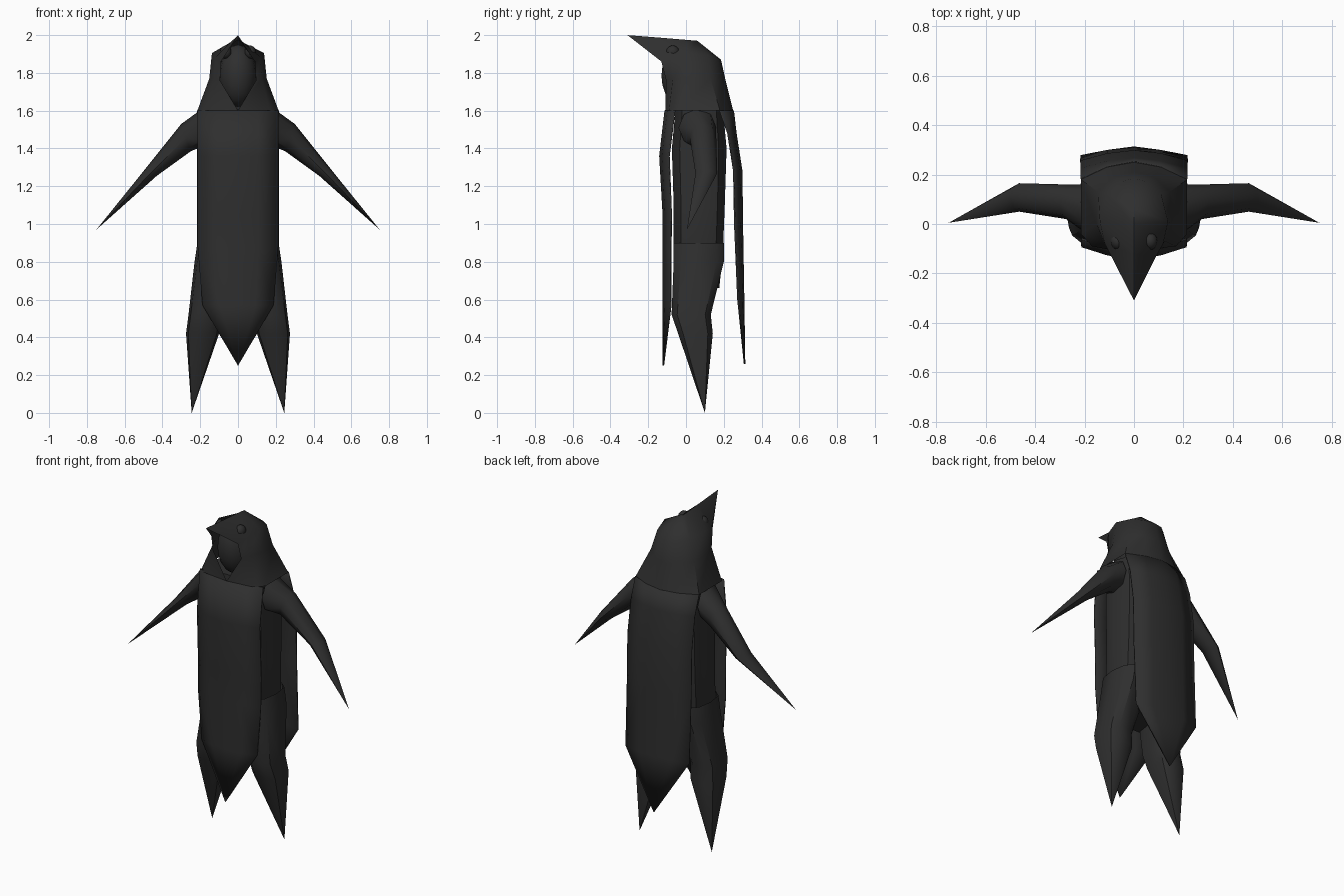
import bpy, bmesh, math
from mathutils import Vector

old = bpy.data.objects.get("Cube")
if old:
    bpy.data.objects.remove(old, do_unlink=True)

cloth = bpy.data.materials.new("charcoal cloth")
cloth.use_nodes = True
cloth.diffuse_color = (0.028, 0.028, 0.028, 1)
cloth.node_tree.nodes["Principled BSDF"].inputs["Base Color"].default_value = cloth.diffuse_color


def finish(bm, name, angle=40, thickness=0):
    bmesh.ops.remove_doubles(bm, verts=bm.verts, dist=0.0005)
    bmesh.ops.recalc_face_normals(bm, faces=bm.faces)
    mesh = bpy.data.meshes.new(name)
    bm.to_mesh(mesh)
    bm.free()
    mesh.materials.append(cloth)
    ob = bpy.data.objects.new(name, mesh)
    bpy.context.collection.objects.link(ob)
    if thickness:
        mod = ob.modifiers.new("cloth thickness", "SOLIDIFY")
        mod.thickness, mod.offset = thickness, 0
    bpy.ops.object.select_all(action="DESELECT")
    ob.select_set(True)
    bpy.context.view_layer.objects.active = ob
    bpy.ops.object.shade_smooth_by_angle(angle=math.radians(angle))
    return ob


def skin(bm, rows, closed=False):
    """Join rows of points with faces; repeated points collapse."""
    grid = [[bm.verts.new(p) for p in row] for row in rows]
    n = len(grid[0])
    for a, b in zip(grid, grid[1:]):
        for i in range(n if closed else n - 1):
            j = (i + 1) % n
            bm.faces.new((a[i], a[j], b[j], b[i]))
    return grid


def oval(x0, x1, y0, y1, z, sides=10, power=0.7):
    """Rounded box section between the given limits."""
    pts = []
    for k in range(sides):
        a = math.tau * k / sides
        c, s = math.cos(a), math.sin(a)
        pts.append(((x0 + x1) / 2 + (x1 - x0) / 2 * math.copysign(abs(c) ** power, c),
                    (y0 + y1) / 2 + (y1 - y0) / 2 * math.copysign(abs(s) ** power, s), z))
    return pts


def mirrored(half):
    """Half row from the right edge to the centre, extended to the other side."""
    return [Vector(p) for p in half] + [Vector((-p[0], p[1], p[2])) for p in reversed(half)]


# Torso
bm = bmesh.new()
grid = skin(bm, [oval(-w, w, y0, y1, z) for w, y0, y1, z in (
    (0.20, -0.06, 0.2, 1.61), (0.205, -0.08, 0.22, 1.4),
    (0.205, -0.07, 0.21, 1.1), (0.21, -0.07, 0.2, 0.85), (0.17, -0.05, 0.18, 0.66))], True)
bm.faces.new(grid[0])
bm.faces.new(grid[-1])
finish(bm, "torso")

# Pointed legs
for side, label in ((1, "left"), (-1, "right")):
    bm = bmesh.new()
    rings = [oval(0.01, 0.215, -0.07, 0.205, 0.9), oval(0.03, 0.23, -0.07, 0.205, 0.8),
             oval(0.09, 0.262, -0.08, 0.135, 0.52), oval(0.10, 0.275, -0.045, 0.145, 0.42),
             [(0.245, 0.1, 0)] * 10]
    skin(bm, [[(side * x, y, z) for x, y, z in r] for r in rings], True)
    finish(bm, label + "_leg")

# Sleeves: sections given by upper and lower point plus depth, ending in a point
for side, label in ((1, "left"), (-1, "right")):
    bm = bmesh.new()
    rings = []
    for top, low, y0, y1 in (((0.19, 1.61), (0.19, 1.41), -0.04, 0.16),
                             ((0.30, 1.53), (0.25, 1.385), 0.02, 0.16),
                             ((0.50, 1.28), (0.43, 1.255), 0.05, 0.165),
                             ((0.75, 0.97), (0.75, 0.97), 0.005, 0.005)):
        ring = []
        for k in range(8):
            a = math.tau * k / 8
            t = 0.5 + 0.5 * math.cos(a)
            ring.append((side * (low[0] + (top[0] - low[0]) * t),
                         (y0 + y1) / 2 + (y1 - y0) / 2 * math.sin(a),
                         low[1] + (top[1] - low[1]) * t))
        rings.append(ring)
    skin(bm, rings, True)
    finish(bm, label + "_sleeve", 50)


# Hanging panels: rows of width, edge y, centre y, height; tip ends the cloth
def panel(name, rows, tip):
    bm = bmesh.new()
    grid = skin(bm, [[(-w, ye, z), (-w * 0.5, ye * 0.3 + yc * 0.7, z), (0, yc, z),
                      (w * 0.5, ye * 0.3 + yc * 0.7, z), (w, ye, z)] for w, ye, yc, z in rows])
    end = bm.verts.new(tip)
    for a, b in zip(grid[-1], grid[-1][1:]):
        bm.faces.new((a, b, end))
    finish(bm, name, 60, 0.008)


panel("front_panel", [(0.213, -0.06, -0.11, 1.6), (0.212, -0.09, -0.138, 1.36),
                      (0.213, -0.078, -0.12, 1.05), (0.212, -0.08, -0.12, 0.87),
                      (0.187, -0.08, -0.12, 0.57)], (0, -0.12, 0.25))
panel("back_cape", [(0.215, 0.18, 0.25, 1.6), (0.215, 0.222, 0.264, 1.48),
                    (0.217, 0.253, 0.295, 1.28), (0.217, 0.258, 0.298, 1.0),
                    (0.215, 0.275, 0.305, 0.6)], (0, 0.31, 0.26))

# Open-faced hood, drawn out into a beak over the face
bm = bmesh.new()
skin(bm, [mirrored(row) for row in (
    [(0, -0.11, 1.6), (0.17, -0.09, 1.6), (0.215, -0.04, 1.6), (0.215, 0.18, 1.6),
     (0.11, 0.23, 1.6), (0, 0.25, 1.6)],
    [(0.095, -0.105, 1.76), (0.125, -0.07, 1.77), (0.152, 0, 1.77), (0.145, 0.13, 1.77),
     (0.08, 0.19, 1.76), (0, 0.212, 1.75)],
    [(0.09, -0.13, 1.86), (0.118, -0.08, 1.885), (0.138, 0.01, 1.905), (0.11, 0.12, 1.89),
     (0.055, 0.17, 1.875), (0, 0.185, 1.87)],
    [(0, -0.31, 2.0), (0, -0.12, 1.985), (0, 0, 1.975), (0, 0.06, 1.97),
     (0, 0.06, 1.97), (0, 0.06, 1.97)])])
bmesh.ops.dissolve_degenerate(bm, dist=0.0005, edges=bm.edges)
finish(bm, "hood", 50)


# Rounded face under the hood and eye bumps on its brow
def ball(name, centre, size):
    bm = bmesh.new()
    bmesh.ops.create_uvsphere(bm, u_segments=16, v_segments=10, radius=1)
    for v in bm.verts:
        v.co = Vector(centre) + Vector(a * b for a, b in zip(v.co, size))
    finish(bm, name, 60)


ball("face", (0, -0.02, 1.785), (0.1, 0.11, 0.165))
ball("left_eye_bump", (0.065, -0.07, 1.91), (0.03, 0.035, 0.035))
ball("right_eye_bump", (-0.065, -0.07, 1.91), (0.03, 0.035, 0.035))
